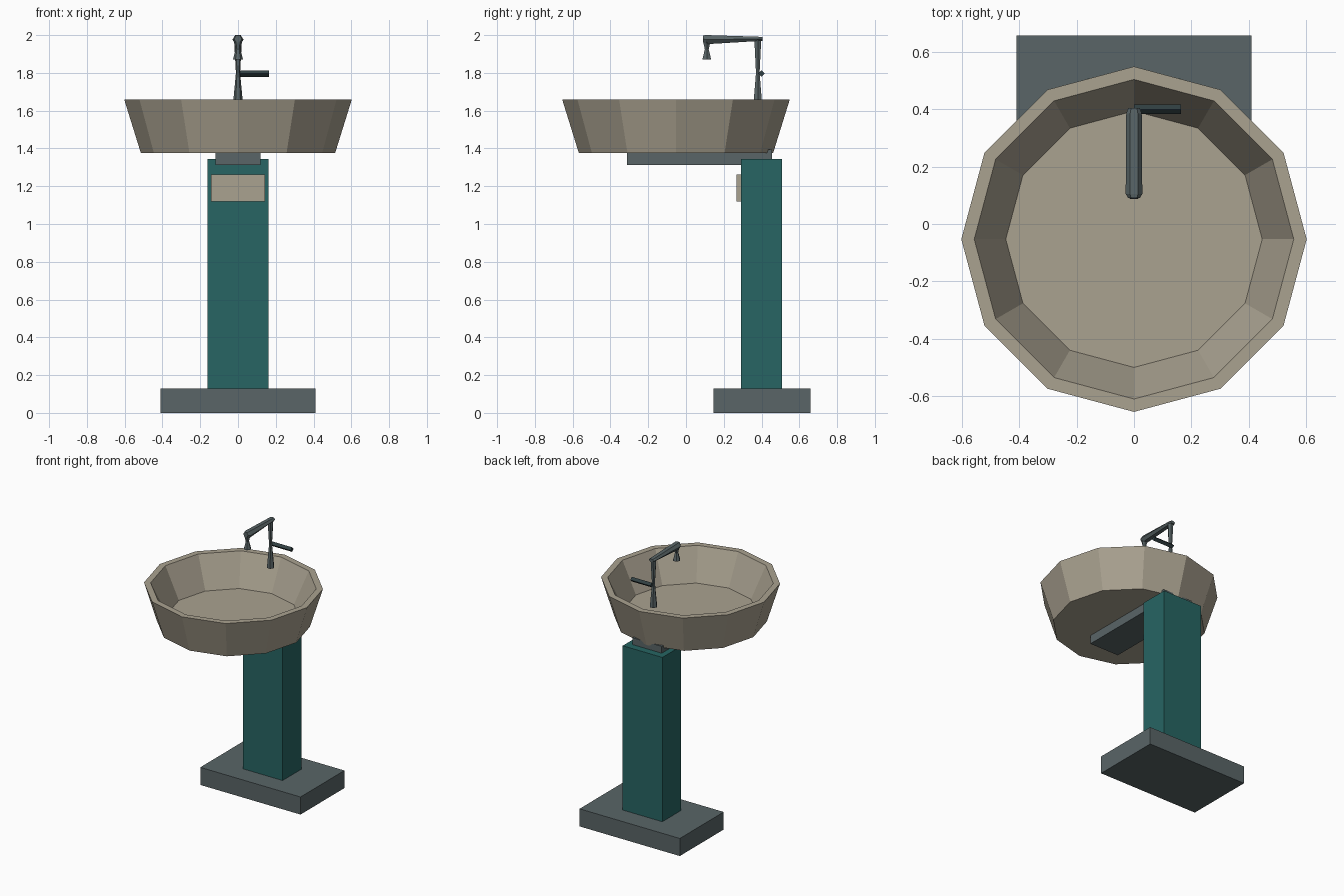
import bpy, bmesh
from math import cos, sin, pi
from mathutils import Vector

if "Cube" in bpy.data.objects:
    bpy.data.objects.remove(bpy.data.objects["Cube"])


def material(name, rgb):
    m = bpy.data.materials.new(name)
    m.diffuse_color = (*rgb, 1)
    m.use_nodes = True
    m.node_tree.nodes["Principled BSDF"].inputs["Base Color"].default_value = m.diffuse_color
    return m


STONE = material("stone", (0.40, 0.36, 0.28))
TEAL = material("teal", (0.02, 0.13, 0.125))
SLATE = material("slate", (0.10, 0.13, 0.135))
DARK = material("dark_slate", (0.03, 0.05, 0.055))


def finish(name, bm, mat):
    bmesh.ops.recalc_face_normals(bm, faces=bm.faces)
    me = bpy.data.meshes.new(name)
    bm.to_mesh(me)
    bm.free()
    me.materials.append(mat)
    ob = bpy.data.objects.new(name, me)
    bpy.context.collection.objects.link(ob)
    return ob


def box(name, lo, hi, mat):
    lo, hi = Vector(lo), Vector(hi)
    bm = bmesh.new()
    bmesh.ops.create_cube(bm, size=1)
    bmesh.ops.scale(bm, vec=hi - lo, verts=bm.verts)
    bmesh.ops.translate(bm, vec=(lo + hi) / 2, verts=bm.verts)
    return finish(name, bm, mat)


def loft(name, rings, u, v, sides, mat, turn=0.0):
    """Skin polygon rings (centre, radius along u, radius along v), capped at both ends."""
    u, v = Vector(u), Vector(v)
    bm = bmesh.new()
    loops = []
    for c, ru, rv in rings:
        angles = [turn + 2 * pi * i / sides for i in range(sides)]
        loops.append([bm.verts.new(Vector(c) + u * ru * cos(a) + v * rv * sin(a)) for a in angles])
    for a, b in zip(loops, loops[1:]):
        for i in range(sides):
            j = (i + 1) % sides
            bm.faces.new((a[i], a[j], b[j], b[i]))
    bm.faces.new(loops[0])
    bm.faces.new(loops[-1])
    return finish(name, bm, mat)


X, Y, Z = (1, 0, 0), (0, 1, 0), (0, 0, 1)

# Stand: floor slab, column, front plate, bowl bracket
box("base_slab", (-0.41, 0.145, 0), (0.41, 0.658, 0.13), SLATE)
box("column", (-0.162, 0.29, 0.13), (0.162, 0.508, 1.345), TEAL)
box("front_plate", (-0.144, 0.268, 1.12), (0.144, 0.292, 1.263), STONE)
box("bowl_bracket", (-0.12, -0.312, 1.312), (0.12, 0.455, 1.395), SLATE)

# Bowl: outer wall, rim, inner wall, floor
profile = [(1.375, 0.514), (1.658, 0.602), (1.658, 0.557), (1.43, 0.447)]
loft("bowl", [((0, -0.053, z), r, r) for z, r in profile], X, Y, 12, STONE)

# Tap: waisted post, tapering spout arm, flared nozzle
post = [(1.63, 0.027), (1.80, 0.011), (1.975, 0.021)]
loft("tap_post", [((0, 0.38, z), r, r) for z, r in post], X, Y, 6, SLATE)
arm = [(0.09, 1.980, 0.020, 0.021), (0.105, 1.976, 0.029, 0.028),
       (0.385, 1.980, 0.027, 0.013), (0.405, 1.980, 0.020, 0.012)]
loft("tap_arm", [((0, y, z), rx, rz) for y, z, rx, rz in arm], X, Z, 6, SLATE)
nozzle = [(1.965, 0.022), (1.925, 0.012), (1.87, 0.027)]
loft("tap_nozzle", [((0, 0.11, z), r, r) for z, r in nozzle], X, Y, 6, SLATE)

# Side lever with a diamond section
loft("tap_lever", [((x, 0.400, 1.796), 0.017, 0.017) for x in (0.0, 0.163)], Y, Z, 4, DARK)
